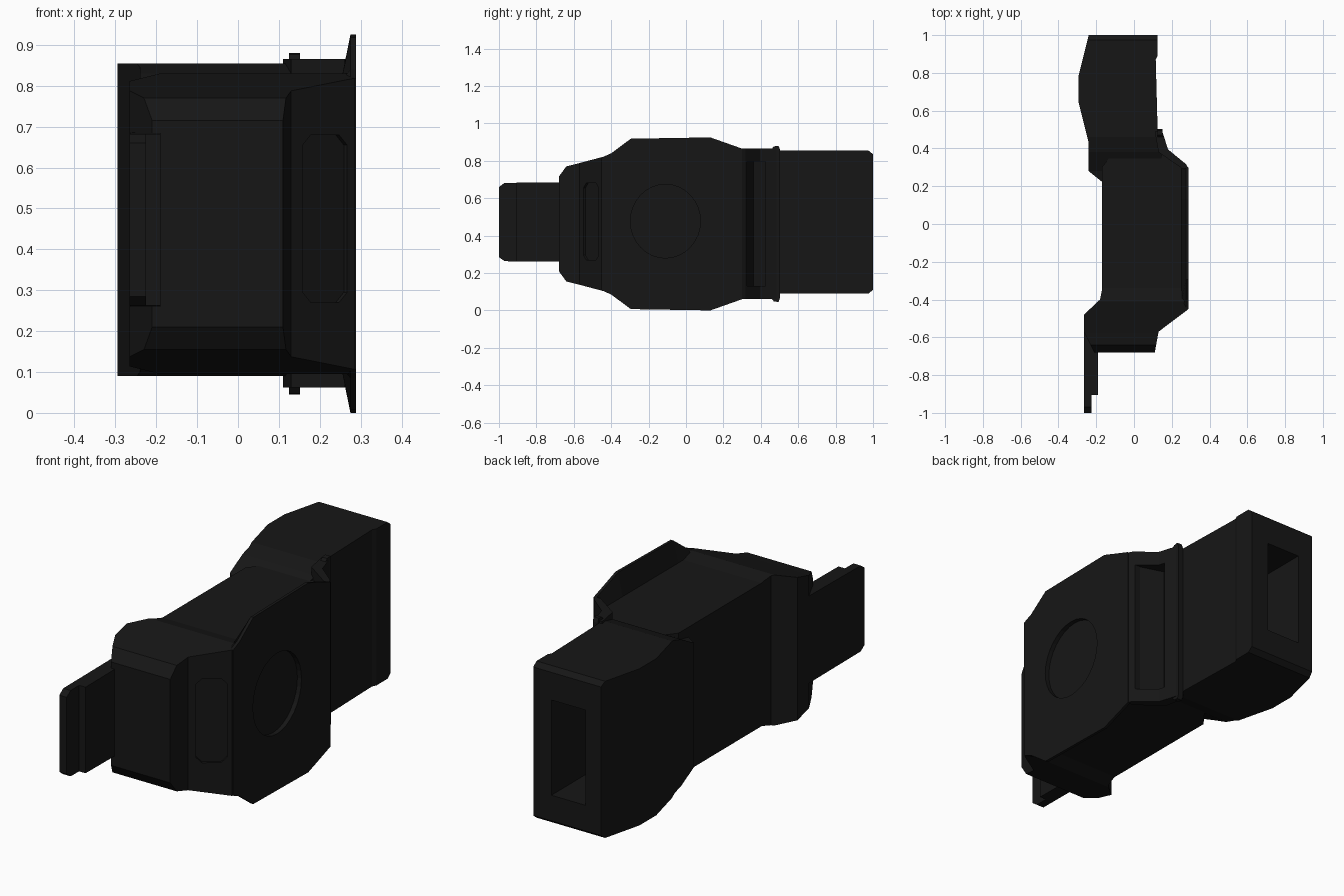
import bpy, bmesh, math
from mathutils import Matrix

if "Cube" in bpy.data.objects:
    bpy.data.objects.remove(bpy.data.objects["Cube"])

mat = bpy.data.materials.new("dark_plastic")
mat.diffuse_color = (0.008, 0.008, 0.008, 1)
mat.use_nodes = True
mat.node_tree.nodes["Principled BSDF"].inputs["Base Color"].default_value = mat.diffuse_color


def make(name, rings):
    """Closed solid through a list of matching point rings."""
    bm = bmesh.new()
    loops = [[bm.verts.new(p) for p in r] for r in rings]
    n = len(loops[0])
    for a, b in zip(loops, loops[1:]):
        for i in range(n):
            j = (i + 1) % n
            bm.faces.new((a[i], a[j], b[j], b[i]))
    bm.faces.new(loops[0])
    bm.faces.new(loops[-1])
    bmesh.ops.recalc_face_normals(bm, faces=bm.faces)
    me = bpy.data.meshes.new(name)
    bm.to_mesh(me)
    bm.free()
    me.materials.append(mat)
    ob = bpy.data.objects.new(name, me)
    bpy.context.collection.objects.link(ob)
    return ob


def plan(name, pts, z0=-0.1, z1=1.1):
    return make(name, [[(x, y, z) for x, y in pts] for z in (z0, z1)])


def side(name, pts, x0=-0.6, x1=0.6):
    return make(name, [[(x, y, z) for y, z in pts] for x in (x0, x1)])


def mirrored(upper, total):
    """Upper (y, z) outline plus its mirror image below z = total / 2."""
    return upper + [(y, total - z) for y, z in reversed(upper)]


def boolean(ob, tool, op):
    m = ob.modifiers.new(op, 'BOOLEAN')
    m.operation, m.solver, m.object = op, 'EXACT', tool
    dg = bpy.context.evaluated_depsgraph_get()
    me = bpy.data.meshes.new_from_object(ob.evaluated_get(dg))
    ob.modifiers.clear()
    ob.data = me


def discard(*obs):
    for o in obs:
        bpy.data.objects.remove(o)


# middle body: plan outline trimmed by the side outline
body = plan("main_body", [
    (-0.265, -0.57), (-0.21, -0.68), (0.11, -0.68), (0.13, -0.57), (0.285, -0.453),
    (0.285, 0.27), (0.27, 0.31), (0.18, 0.39), (-0.1, 0.39), (-0.17, 0.30),
    (-0.17, -0.35), (-0.18, -0.40), (-0.265, -0.48)])
trim = side("trim", mirrored([
    (-0.68, 0.715), (-0.64, 0.77), (-0.58, 0.785), (-0.41, 0.83), (-0.34, 0.812), (0.5, 0.812)], 0.925))
boolean(body, trim, 'INTERSECT')
discard(trim)

# rear socket block
socket = plan("rear_socket", [
    (-0.24, 1.0), (-0.295, 0.78), (-0.295, 0.65), (-0.24, 0.43), (-0.24, 0.28), (-0.165, 0.22),
    (0.1, 0.22), (0.15, 0.36), (0.125, 0.50), (0.115, 0.87), (0.125, 0.89), (0.125, 1.0)])
trim = side("trim", mirrored([
    (0.21, 0.76), (0.28, 0.775), (0.38, 0.83), (0.46, 0.855), (0.975, 0.855), (1.0, 0.835)], 0.945))
boolean(socket, trim, 'INTERSECT')
hole = plan("hole", [(-0.157, 1.1), (0.027, 1.1), (0.027, 0.6), (-0.157, 0.6)], 0.235, 0.70)
boolean(socket, hole, 'DIFFERENCE')
discard(trim, hole)

# large side plate flaring outwards
inner = mirrored([(-0.45, 0.81), (-0.41, 0.812), (-0.30, 0.812), (0.13, 0.812), (0.30, 0.812)], 0.925)
outer = mirrored([(-0.45, 0.818), (-0.40, 0.84), (-0.295, 0.918), (0.13, 0.925), (0.30, 0.865)], 0.925)
plate = make("side_plate", [[(x, y, z) for y, z in o]
                            for x, o in ((0.252, inner), (0.275, outer), (0.289, outer))])

# slanted collar behind the plate, and its ridge
collar = plan("slanted_collar", [
    (0.285, 0.30), (0.275, 0.317), (0.18, 0.395), (0.15, 0.49), (0.11, 0.49), (0.13, 0.38), (0.26, 0.29)],
    0.062, 0.865)
ridge = side("collar_ridge", mirrored([
    (0.455, 0.86), (0.47, 0.877), (0.495, 0.88), (0.502, 0.86)], 0.925), 0.125, 0.152)

# deep slot in the slanted collar
slot = plan("slot", [(0.33, 0.325), (0.235, 0.325), (0.12, 0.36), (0.10, 0.425), (0.30, 0.425)], 0.13, 0.795)
for part in (body, socket, collar):
    boolean(part, slot, 'DIFFERENCE')
discard(slot)

# round shallow dish in the side plate
c = [(-0.11 + 0.187 * math.cos(2 * math.pi * i / 32), 0.477 + 0.197 * math.sin(2 * math.pi * i / 32))
     for i in range(32)]
dish = side("dish", c, 0.267, 0.4)
for part in (plate, body):
    boolean(part, dish, 'DIFFERENCE')
discard(dish)

# shallow grip panel in the front slanted face
w, h, k = 0.068, 0.205, 0.025
octo = [(-w, -h + k), (-w + k, -h), (w - k, -h), (w, -h + k),
        (w, h - k), (w - k, h), (-w + k, h), (-w, h - k)]
frame = Matrix.Translation((0.213, -0.508, 0.475)) @ Matrix.Rotation(math.radians(37), 4, 'Z')
panel = make("panel", [[frame @ Matrix.Translation((a, d, b)).translation for a, b in octo]
                       for d in (-0.08, 0.014)])
boolean(body, panel, 'DIFFERENCE')
discard(panel)

# front tongue with thinner tip
tongue = plan("front_tongue", [
    (-0.265, -1.0), (-0.225, -1.0), (-0.225, -0.905), (-0.19, -0.905), (-0.19, -0.60), (-0.264, -0.53)])
trim = side("trim", mirrored([(-1.0, 0.66), (-0.97, 0.682), (-0.5, 0.686)], 0.945))
boolean(tongue, trim, 'INTERSECT')
discard(trim)
